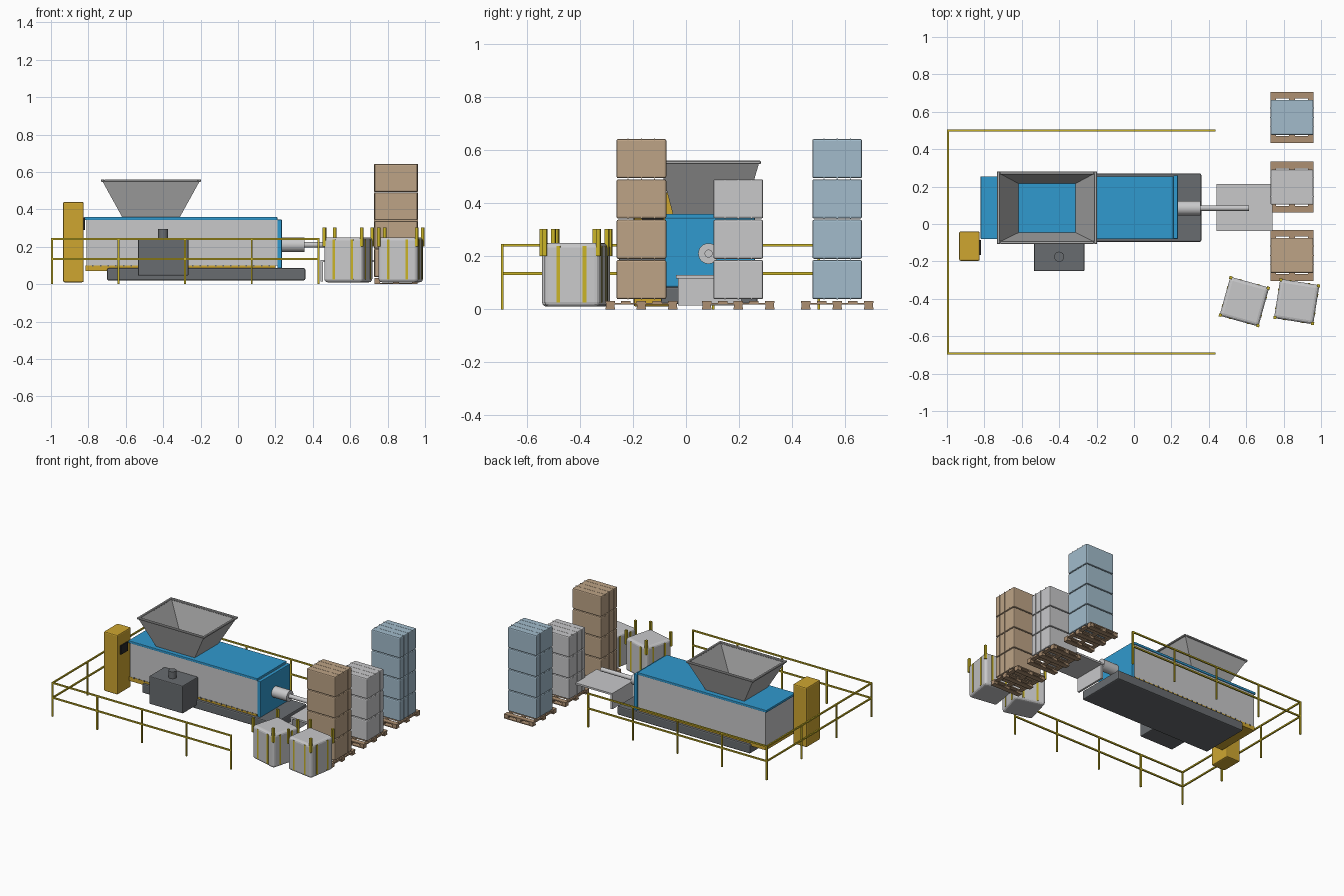
import bpy, bmesh, math
from mathutils import Matrix, Vector

if "Cube" in bpy.data.objects:
    bpy.data.objects.remove(bpy.data.objects["Cube"], do_unlink=True)


def material(name, r, g, b):
    m = bpy.data.materials.new(name)
    m.use_nodes = True
    m.diffuse_color = (r, g, b, 1)
    m.node_tree.nodes["Principled BSDF"].inputs["Base Color"].default_value = (r, g, b, 1)
    return m


BLUE = material("machine blue", .03, .32, .62)
LIGHT = material("light grey", .58, .58, .59)
STEEL = material("hopper grey", .42, .42, .42)
DARK = material("dark grey", .14, .15, .16)
OCHRE = material("cabinet yellow", .62, .38, .03)
SAFETY = material("safety yellow", .58, .45, .02)
TAN = material("cardboard tan", .51, .37, .24)
WOOD = material("pallet wood", .42, .28, .17)
PALE = material("pale blue", .36, .5, .6)
BLACK = material("screen black", .02, .02, .02)


def finish(name, bm, mat, bevel=0, segments=2):
    mesh = bpy.data.meshes.new(name)
    bmesh.ops.recalc_face_normals(bm, faces=bm.faces)
    bm.to_mesh(mesh)
    bm.free()
    mesh.materials.append(mat)
    ob = bpy.data.objects.new(name, mesh)
    bpy.context.collection.objects.link(ob)
    if bevel:
        mod = ob.modifiers.new("Bevel", "BEVEL")
        mod.width, mod.segments = bevel, segments
    return ob


def add_box(bm, x, y, z):
    """Box from its (min, max) span on each axis."""
    size = [s[1] - s[0] for s in (x, y, z)]
    mid = [(s[0] + s[1]) / 2 for s in (x, y, z)]
    bmesh.ops.create_cube(bm, size=1, matrix=Matrix.Translation(mid) @ Matrix.Diagonal((*size, 1)))


def box(name, x, y, z, mat, bevel=0, segments=2):
    bm = bmesh.new()
    add_box(bm, x, y, z)
    return finish(name, bm, mat, bevel, segments)


def add_rod(bm, a, b, r, sides=24):
    a, b = Vector(a), Vector(b)
    turn = (b - a).to_track_quat("Z", "Y").to_matrix().to_4x4()
    bmesh.ops.create_cone(bm, cap_ends=True, segments=sides, radius1=r, radius2=r,
                          depth=(b - a).length, matrix=Matrix.Translation((a + b) / 2) @ turn)


def rod(name, a, b, r, mat):
    bm = bmesh.new()
    add_rod(bm, a, b, r)
    for f in bm.faces:
        f.smooth = len(f.verts) == 4
    return finish(name, bm, mat)


# Main machine body
box("skid_base", (-.7, .36), (-.095, .27), (.02, .085), DARK, .008)
box("lower_frame", (-.815, .2), (-.077, .252), (.07, .1), OCHRE)
box("press_body", (-.81, .21), (-.075, .25), (.1, .345), LIGHT)
box("top_cover", (-.82, .21), (-.08, .255), (.343, .36), BLUE, .003)
box("end_plate", (.21, .235), (-.08, .26), (.085, .345), BLUE, .004)
bm = bmesh.new()
for i in range(24):
    for y in (-.078, .252):
        px = -.78 + i * .041
        add_box(bm, (px, px + .008), (y - .003, y + .003), (.094, .103))
finish("frame_bolts", bm, DARK)

# Hopper funnel with a folded rim
bm = bmesh.new()
loops = []
for x0, x1, y0, y1, z in ((-.62, -.31, -.05, .22, .36), (-.725, -.205, -.1, .275, .55)):
    loops.append([bm.verts.new((x, y, z)) for x, y in ((x0, y0), (x1, y0), (x1, y1), (x0, y1))])
for i in range(4):
    j = (i + 1) % 4
    bm.faces.new((loops[0][i], loops[0][j], loops[1][j], loops[1][i]))
hopper = finish("hopper_funnel", bm, STEEL)
shell = hopper.modifiers.new("Shell", "SOLIDIFY")
shell.thickness, shell.offset = .006, -1
bm = bmesh.new()
for x in ((-.733, -.716), (-.214, -.197)):
    add_box(bm, x, (-.107, .282), (.547, .56))
for y in ((-.107, -.09), (.265, .282)):
    add_box(bm, (-.716, -.214), y, (.547, .56))
finish("hopper_rim", bm, STEEL, .003, 1)

# Drive unit, control cabinet and ram
box("drive_box", (-.535, -.265), (-.252, -.075), (.045, .245), DARK, .006)
rod("drive_cap", (-.4, -.175, .24), (-.4, -.175, .295), .027, DARK)
box("control_cabinet", (-.935, -.825), (-.197, -.04), (.01, .44), OCHRE, .008)
box("control_screen", (-.826, -.818), (-.165, -.085), (.29, .355), BLACK)
rod("ram_cylinder", (.235, .085, .21), (.355, .085, .21), .039, LIGHT)
rod("ram_rod", (.35, .085, .21), (.615, .085, .21), .015, LIGHT)

# Output table
box("output_table", (.44, .74), (-.037, .215), (.117, .13), LIGHT)
box("table_support", (.44, .455), (-.03, .21), (.015, .118), LIGHT)

# Safety fence on three sides
bm = bmesh.new()
LEFT, END, FRONT, BACK = -.995, .43, -.693, .5
posts = [(LEFT + (END - LEFT) * i / 4, y) for i in range(5) for y in (FRONT, BACK)]
posts += [(LEFT, FRONT + (BACK - FRONT) * i / 3) for i in (1, 2)]
t = .005
for x, y in posts:
    add_box(bm, (x - t, x + t), (y - t, y + t), (0, .245))
for z in (.135, .242):
    span = (z - t, z + t)
    for y in (FRONT, BACK):
        add_box(bm, (LEFT - t, END + t), (y - t, y + t), span)
    add_box(bm, (LEFT - t, LEFT + t), (FRONT, BACK), span)
finish("safety_fence", bm, SAFETY)


def pallet(name, y):
    bm = bmesh.new()
    for i in range(5):
        c = y + (i - 2) * .059
        add_box(bm, (.73, .96), (c - .018, c + .018), (.024, .032))
        if i % 2 == 0:
            add_box(bm, (.73, .96), (c - .018, c + .018), (0, .006))
            for x in (.745, .845, .945):
                add_box(bm, (x - .015, x + .015), (c - .016, c + .016), (.006, .018))
    for x in (.745, .845, .945):
        add_box(bm, (x - .015, x + .015), (y - .134, y + .134), (.018, .024))
    finish(name, bm, WOOD)


def bale_stack(name, y, layers, mat):
    """Strapped bales piled on a pallet."""
    pallet(name + "_pallet", y)
    bales, straps = bmesh.new(), bmesh.new()
    for i in range(layers):
        z = .038 + i * .152
        add_box(bales, (.73, .96), (y - .094, y + .094), (z, z + .148))
        for k in (-.05, 0, .05):
            add_box(straps, (.728, .962), (y + k - .002, y + k + .002), (z - .001, z + .149))
    finish(name + "_bales", bales, mat, .007)
    finish(name + "_straps", straps, mat)


bale_stack("cardboard", -.168, 4, TAN)
bale_stack("white", .197, 3, LIGHT)
bale_stack("pale_blue", .57, 4, PALE)


def bulk_bag(name, x, y, angle, half):
    bag = box(name, (-half, half), (-half, half), (.01, .25), LIGHT, .018, 3)
    bm = bmesh.new()
    e = half + .002
    for k in (-.05, .05):
        add_box(bm, (k - .007, k + .007), (-e, e), (.025, .238))
        add_box(bm, (-e, e), (k - .007, k + .007), (.025, .238))
    # Lifting loops on the corners
    for sx in (-1, 1):
        for sy in (-1, 1):
            cx, cy = sx * (half - .004), sy * (half - .004)
            add_box(bm, (cx - .008, cx + .008), (cy - .008, cy + .008), (.2, .302))
    straps = finish(name + "_straps", bm, SAFETY)
    for ob in (bag, straps):
        ob.location = (x, y, 0)
        ob.rotation_euler.z = math.radians(angle)


bulk_bag("left_bulk_bag", .87, -.415, -9, .106)
bulk_bag("right_bulk_bag", .59, -.415, -15.5, .108)
